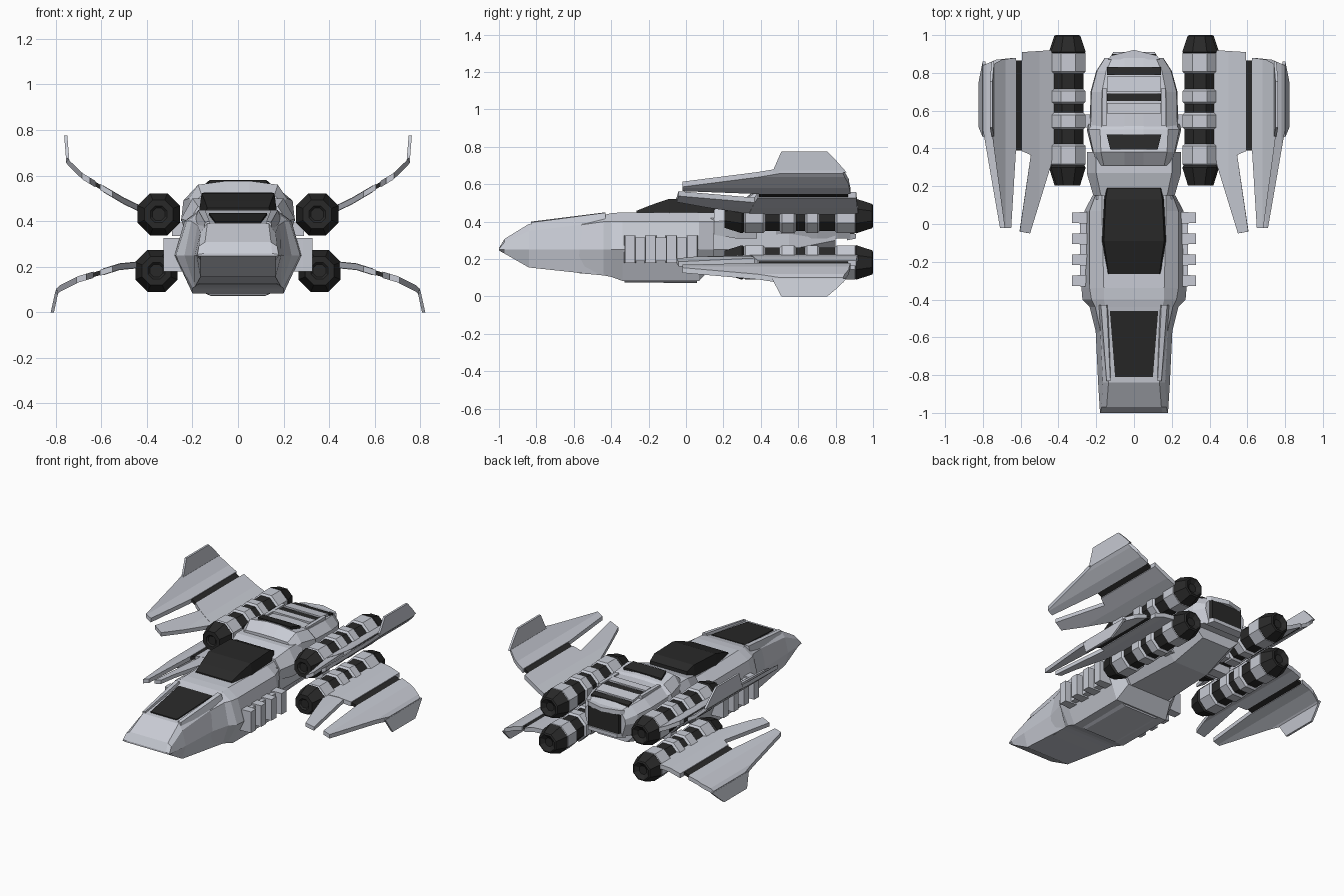
import bpy, bmesh, math


def material(name, rgb):
    m = bpy.data.materials.new(name)
    m.diffuse_color = (*rgb, 1)
    return m


GREY = material("light grey hull", (0.58, 0.60, 0.66))
DARK = material("charcoal", (0.022, 0.022, 0.022))


def finish(bm, name, mat, mirror=False):
    bmesh.ops.recalc_face_normals(bm, faces=bm.faces)
    me = bpy.data.meshes.new(name)
    bm.to_mesh(me)
    bm.free()
    me.materials.append(mat)
    ob = bpy.data.objects.new(name, me)
    bpy.context.collection.objects.link(ob)
    if mirror:
        ob.modifiers.new("mirror", 'MIRROR')
    return ob


def skin(name, rings, mat, mirror=False):
    """Closed tube through equal-sized rings of points."""
    bm = bmesh.new()
    loops = [[bm.verts.new(p) for p in r] for r in rings]
    n = len(loops[0])
    for a, b in zip(loops, loops[1:]):
        for i in range(n):
            j = (i + 1) % n
            bm.faces.new((a[i], a[j], b[j], b[i]))
    bm.faces.new(loops[0])
    bm.faces.new(loops[-1])
    return finish(bm, name, mat, mirror)


def loft(name, sections, mat):
    """Symmetric loft along y; each section is (y, right-hand half profile)."""
    return skin(name, [[(x, y, z) for x, z in half] + [(-x, y, z) for x, z in reversed(half)]
                       for y, half in sections], mat)


def panel(name, y0, w0, z0, y1, w1, z1, mat, t=0.007):
    """Thin sloping plate on top of the hull."""
    return loft(name, [(y, [(w, z - 0.02), (w, z + t)])
                       for y, w, z in ((y0, w0, z0), (y1, w1, z1))], mat)


def box(name, x0, x1, y0, y1, z0, z1, mat, bev=0.0):
    return skin(name, [
        [(x0, y0, z0), (x0, y1, z0), (x0, y1, z1), (x0, y0, z1)],
        [(x1, y0 + bev, z0), (x1, y1 - bev, z0), (x1, y1 - bev, z1), (x1, y0 + bev, z1)]], mat, True)


def lathe(name, cx, cz, profile, mat):
    """Eight-sided turned part along y, mirrored to the other side."""
    angs = [math.radians(22.5 + 45 * i) for i in range(8)]
    return skin(name, [[(cx + r * math.cos(a), y, cz + r * math.sin(a)) for a in angs]
                       for y, r in profile], mat, True)


def interp(curve, x):
    """Height on a piecewise-linear curve."""
    for (x0, z0), (x1, z1) in zip(curve, curve[1:]):
        if x <= x1:
            break
    return z0 + (z1 - z0) * (x - x0) / (x1 - x0)


# Nose and main hull
loft("nose", [
    (-1.00, [(0.165, 0.246), (0.18, 0.25), (0.178, 0.254), (0.15, 0.258)]),
    (-0.97, [(0.165, 0.229), (0.182, 0.25), (0.172, 0.29), (0.145, 0.308)]),
    (-0.84, [(0.165, 0.155), (0.19, 0.25), (0.165, 0.35), (0.135, 0.388)]),
    (-0.42, [(0.19, 0.11), (0.21, 0.25), (0.185, 0.40), (0.145, 0.432)])], GREY)
loft("main_hull", [
    (-0.58, [(0.17, 0.125), (0.20, 0.25), (0.175, 0.38), (0.13, 0.405)]),
    (-0.44, [(0.19, 0.113), (0.235, 0.25), (0.205, 0.40), (0.15, 0.435)]),
    (-0.40, [(0.20, 0.105), (0.273, 0.25), (0.225, 0.40), (0.16, 0.445)]),
    (-0.34, [(0.20, 0.083), (0.278, 0.25), (0.235, 0.40), (0.16, 0.45)]),
    (0.07, [(0.20, 0.083), (0.262, 0.25), (0.235, 0.40), (0.17, 0.45)]),
    (0.15, [(0.17, 0.17), (0.22, 0.25), (0.205, 0.40), (0.17, 0.45)])], GREY)
loft("keel_plate", [
    (-0.33, [(0.12, 0.075), (0.17, 0.095)]),
    (0.06, [(0.12, 0.072), (0.17, 0.095)])], GREY)
loft("aft_hull", [
    (0.13, [(0.15, 0.17), (0.20, 0.25), (0.20, 0.42)]),
    (0.55, [(0.13, 0.17), (0.20, 0.25), (0.21, 0.42)]),
    (0.80, [(0.11, 0.24), (0.17, 0.30), (0.19, 0.42)])], GREY)

# Canopy with raised frame
panel("canopy_glass", -0.81, 0.10, 0.391, -0.46, 0.128, 0.428, DARK)
skin("canopy_rail", [
    [(0.12, -0.83, 0.37), (0.15, -0.83, 0.36), (0.145, -0.83, 0.395), (0.125, -0.83, 0.40)],
    [(0.135, -0.43, 0.42), (0.19, -0.43, 0.40), (0.175, -0.43, 0.448), (0.145, -0.43, 0.45)]],
    GREY, True)

# Dark roof block
loft("roof_block", [
    (-0.265, [(0.145, 0.43), (0.135, 0.458)]),
    (-0.19, [(0.155, 0.43), (0.145, 0.488)]),
    (-0.09, [(0.172, 0.43), (0.160, 0.522)]),
    (0.13, [(0.16, 0.43), (0.15, 0.525)]),
    (0.19, [(0.15, 0.43), (0.14, 0.50)])], DARK)

# Rear collar and housing with a window sloping down towards the back
loft("rear_collar", [
    (0.15, [(0.20, 0.33), (0.215, 0.40), (0.175, 0.465)]),
    (0.27, [(0.22, 0.31), (0.25, 0.41), (0.20, 0.50)]),
    (0.38, [(0.22, 0.31), (0.25, 0.41), (0.20, 0.50)])], GREY)
loft("window_housing", [
    (0.31, [(0.20, 0.40), (0.195, 0.48), (0.16, 0.515), (0.05, 0.52)]),
    (0.38, [(0.22, 0.40), (0.215, 0.50), (0.175, 0.56), (0.05, 0.577)]),
    (0.50, [(0.25, 0.40), (0.24, 0.49), (0.18, 0.54), (0.05, 0.55)]),
    (0.53, [(0.24, 0.40), (0.22, 0.48), (0.17, 0.52), (0.05, 0.53)])], GREY)
panel("roof_window", 0.395, 0.125, 0.573, 0.475, 0.145, 0.556, DARK)

# Rear hump falling away to the stern, with slats and hatch
HUMP = [(0.48, 0.54), (0.70, 0.53), (0.81, 0.515), (0.88, 0.495)]
HUMP_WIDTH = [(0.48, 0.235), (0.70, 0.23), (0.81, 0.20), (0.88, 0.155)]
loft("rear_hump", [
    (y, [(w * 0.83, 0.31), (w, 0.40), (w * 0.98, z - 0.06), (w * 0.74, z - 0.008), (0.05, z)])
    for (y, z), (_, w) in zip(HUMP, HUMP_WIDTH)], GREY)
outline = [(-0.14, 0.87), (0.14, 0.87), (0.12, 0.892), (0, 0.922), (-0.12, 0.892)]
skin("rear_visor", [[(x, y, z) for x, y in outline] for z in (0.465, 0.495)], GREY)
loft("rear_hatch", [(0.87, [(0.125, 0.33), (0.125, 0.47)]),
                    (0.90, [(0.115, 0.335), (0.115, 0.465)])], DARK)
loft("hatch_sill", [(0.86, [(0.14, 0.30), (0.14, 0.335)]),
                    (0.91, [(0.11, 0.31), (0.11, 0.335)])], GREY)
for name, y0, y1, mat, t in (("slat_gap", 0.65, 0.69, DARK, 0.003), ("slat_gap", 0.79, 0.83, DARK, 0.004),
                             ("slat", 0.585, 0.64, GREY, 0.009), ("slat", 0.70, 0.78, GREY, 0.009)):
    panel(name, y0, 0.142, interp(HUMP, y0), y1, 0.142, interp(HUMP, y1), mat, t)
box("hump_side_rail", 0.145, 0.168, 0.52, 0.72, 0.50, 0.542, GREY)

# Side vents
box("vent_base", 0.20, 0.285, -0.33, 0.06, 0.19, 0.315, GREY)
for i in range(4):
    y = -0.30 + i * 0.111
    box("vent_rib", 0.22, 0.328, y - 0.033, y + 0.033, 0.18, 0.325, GREY, 0.006)

# Four engines: dark core, grey rings, pylons to the hull
RINGS = ((0.305, 0.425), (0.50, 0.59), (0.635, 0.715), (0.795, 0.915))
for label, cx, cz in (("upper", 0.348, 0.43), ("lower", 0.358, 0.182)):
    lathe(label + "_engine_core", cx, cz, [
        (0.215, 0.03), (0.205, 0.04), (0.205, 0.068), (0.30, 0.10), (0.315, 0.086),
        (0.895, 0.086), (0.91, 0.10), (0.995, 0.07), (1.0, 0.06), (0.98, 0.03)], DARK)
    for a, b in RINGS:
        lathe(label + "_engine_ring", cx, cz, [
            (a, 0.085), (a + 0.012, 0.099), (b - 0.012, 0.099), (b, 0.085)], GREY)
    zp = (cz + 0.30) / 2
    box(label + "_engine_pylon", 0.15, 0.29, 0.51, 0.58, zp - 0.03, zp + 0.03, GREY)


# Forked wings: flat plans, folded to the span curve
def wing_plate(name, plan, curve, t, mat, stretch):
    bm = bmesh.new()
    pts = [(x + max(0, x - 0.6) * stretch, y) for x, y in plan]
    bm.faces.new([bm.verts.new((x, y, 0)) for x, y in pts])
    for x, _ in curve[1:-1]:
        bmesh.ops.bisect_plane(bm, geom=bm.verts[:] + bm.edges[:] + bm.faces[:],
                               plane_co=(x, 0, 0), plane_no=(1, 0, 0))
    for v in bm.verts:
        v.co.z = interp(curve, v.co.x) - t / 2
    ext = bmesh.ops.extrude_face_region(bm, geom=bm.faces[:])
    for v in ext["geom"]:
        if isinstance(v, bmesh.types.BMVert):
            v.co.z += t
    finish(bm, name, mat, True)


UPPER = [(0.40, 0.44), (0.50, 0.488), (0.60, 0.547), (0.68, 0.595), (0.74, 0.652), (0.77, 0.69)]
LOWER = [(0.40, 0.212), (0.52, 0.20), (0.60, 0.175), (0.70, 0.145), (0.78, 0.105), (0.82, 0.07)]
INNER = [(0.41, 0.33), (0.545, 0.365), (0.592, 0.385), (0.592, 0.91), (0.44, 0.92), (0.41, 0.88)]
PRONG = [(0.43, 0.34), (0.55, -0.05), (0.605, -0.04), (0.545, 0.375)]
STRIPE = [(0.585, 0.39), (0.632, 0.39), (0.632, 0.865), (0.585, 0.865)]
OUTER = [(0.626, 0.37), (0.65, -0.02), (0.685, -0.02), (0.755, 0.50), (0.755, 0.84),
         (0.70, 0.87), (0.626, 0.88)]
for label, curve, k, tip in (
        ("upper", UPPER, 0.0, [(0.748, 0.662), (0.757, 0.775)]),
        ("lower", LOWER, 0.29, [(0.795, 0.095), (0.816, 0.0)])):
    wing_plate(label + "_wing_inner", INNER, curve, 0.03, GREY, k)
    wing_plate(label + "_wing_prong", PRONG, curve, 0.026, GREY, k)
    wing_plate(label + "_wing_stripe", STRIPE, curve, 0.02, DARK, k)
    wing_plate(label + "_wing_outer", OUTER, curve, 0.028, GREY, k)
    # upright winglet at the tip
    (xa, za), (xb, zb) = tip
    fin = [(xa, 0.46, za), (xb, 0.51, zb), (xb, 0.755, zb),
           (xa + 0.6 * (xb - xa), 0.80, za + 0.6 * (zb - za)), (xa, 0.86, za)]
    skin(label + "_winglet", [[(x + d, y, z) for x, y, z in fin] for d in (-0.008, 0.006)], GREY, True)
